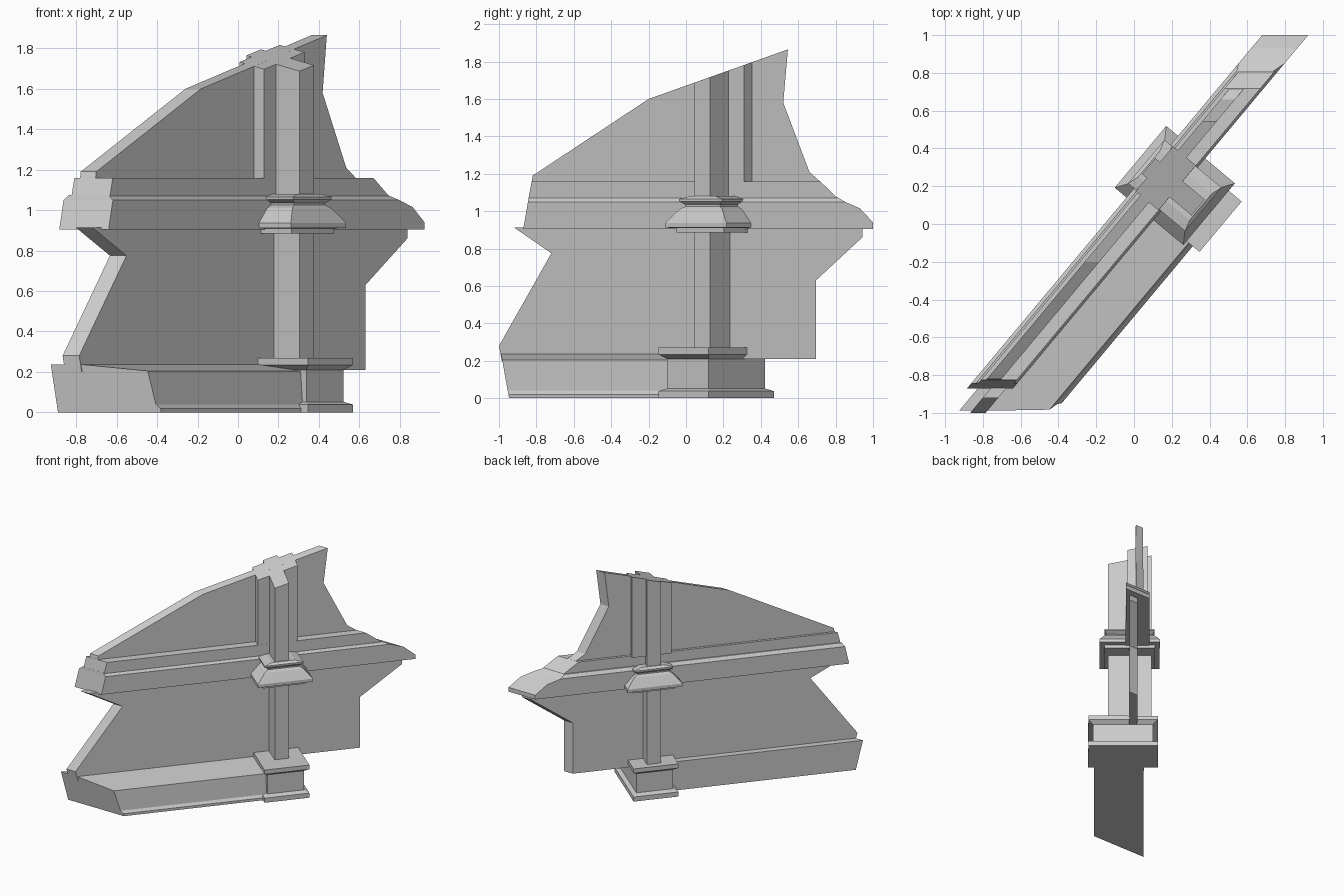
import bpy
from mathutils import Vector

if "Cube" in bpy.data.objects:
    bpy.data.objects.remove(bpy.data.objects["Cube"])

K = 0.8354                      # wall runs diagonally: x = K*y + u
D = Vector((0.641, 0.767))      # along the wall
N = Vector((0.767, -0.641))     # across the wall, towards the front right


def make(name, rings):
    """Loft closed rings of equal length into a capped solid."""
    n = len(rings[0])
    verts = [v for r in rings for v in r]
    faces = [tuple(range(n))[::-1], tuple(range(len(verts) - n, len(verts)))]
    for k in range(len(rings) - 1):
        for i in range(n):
            j = (i + 1) % n
            faces.append((k*n + i, k*n + j, k*n + n + j, k*n + n + i))
    me = bpy.data.meshes.new(name)
    me.from_pydata(verts, [], faces)
    ob = bpy.data.objects.new(name, me)
    bpy.context.collection.objects.link(ob)
    import bmesh
    bm = bmesh.new()
    bm.from_mesh(me)
    bmesh.ops.recalc_face_normals(bm, faces=bm.faces)
    bm.to_mesh(me)
    bm.free()
    return ob


def slab(name, pts, u0, u1):
    """Side silhouette (y, z, optional inset) given thickness u0..u1."""
    pts = [(p + (0,))[:3] for p in pts]
    make(name, [[(K*y + u0 + i, y, z) for y, z, i in pts],
                [(K*y + u1 - i, y, z) for y, z, i in pts]])


def rect(s0, s1, t0, t1):
    return [D*s + N*t for s, t in ((s0, t0), (s1, t0), (s1, t1), (s0, t1))]


def stack(name, s, t, layers):
    """Stepped moulding: layers of (z, half length, half depth)."""
    make(name, [[(p.x, p.y, z) for p in rect(s - a, s + a, t - b, t + b)]
                for z, a, b in layers])


def shaft(name, z0, *r):
    """Upright whose top follows the sloping broken edge."""
    ps = rect(*r)
    make(name, [[(p.x, p.y, z0) for p in ps],
                [(p.x, p.y, 1.671 + 0.356*p.y) for p in ps]])


# Broken wall slabs
slab("lower_wall", [(-0.985, 0.2), (-1.0, 0.28), (-0.72, 0.775), (-0.92, 0.913),
                    (0.943, 0.913), (0.943, 0.86), (0.695, 0.63), (0.695, 0.21),
                    (0.3, 0.21), (0.3, 0.2)], -0.032, 0.05)
slab("upper_wall", [(-0.825, 1.15), (-0.82, 1.19), (-0.2, 1.6), (0.545, 1.865),
                    (0.52, 1.58), (0.66, 1.21), (0.727, 1.15)], -0.093, -0.016)

# Horizontal cornice bands
slab("cornice_lower_band", [(-0.87, 0.905), (-0.845, 1.05), (0.85, 1.05),
                            (0.93, 1.015), (1.0, 0.94), (1.0, 0.905)], -0.157, 0.087)
slab("cornice_chamfer", [(-0.845, 1.05), (-0.842, 1.075, 0.025), (0.81, 1.075, 0.025),
                         (0.85, 1.05)], -0.157, 0.087)
slab("cornice_upper_band", [(-0.842, 1.07), (-0.825, 1.16), (0.717, 1.16),
                            (0.81, 1.07)], -0.12, 0.07)

# Wide plinth along the foot, with slanted broken end
prof = [(-0.10, 0), (0.41, 0), (0.41, 0.02), (0.39, 0.04), (0.374, 0.205),
        (0.05, 0.237), (-0.10, 0.237)]
start, end = [], []
for u, z in prof:
    y = -0.946 - 0.18*z
    start.append((K*y + u, y, z))
    p = D*0.28 + N*(0.767*u)
    end.append((p.x, p.y, z))
make("plinth", [start, end])

# Pilaster
stack("pilaster_base", 0.283, 0.087,
      [(0, 0.174, 0.274), (0.038, 0.174, 0.274), (0.052, 0.143, 0.237),
       (0.21, 0.143, 0.237), (0.235, 0.174, 0.274), (0.27, 0.174, 0.274)])
shaft("pilaster_shaft", 0.26, 0.23, 0.34, -0.137, 0.205)
shaft("pilaster_backing", 1.15, 0.139, 0.448, -0.105, 0.053)
stack("pilaster_collar", 0.295, 0.035,
      [(0.885, 0.165, 0.2), (0.91, 0.165, 0.2), (0.912, 0.213, 0.237),
       (0.937, 0.213, 0.237), (1.01, 0.15, 0.195), (1.025, 0.12, 0.18),
       (1.035, 0.12, 0.18), (1.052, 0.15, 0.197), (1.065, 0.15, 0.197),
       (1.08, 0.09, 0.178)])
